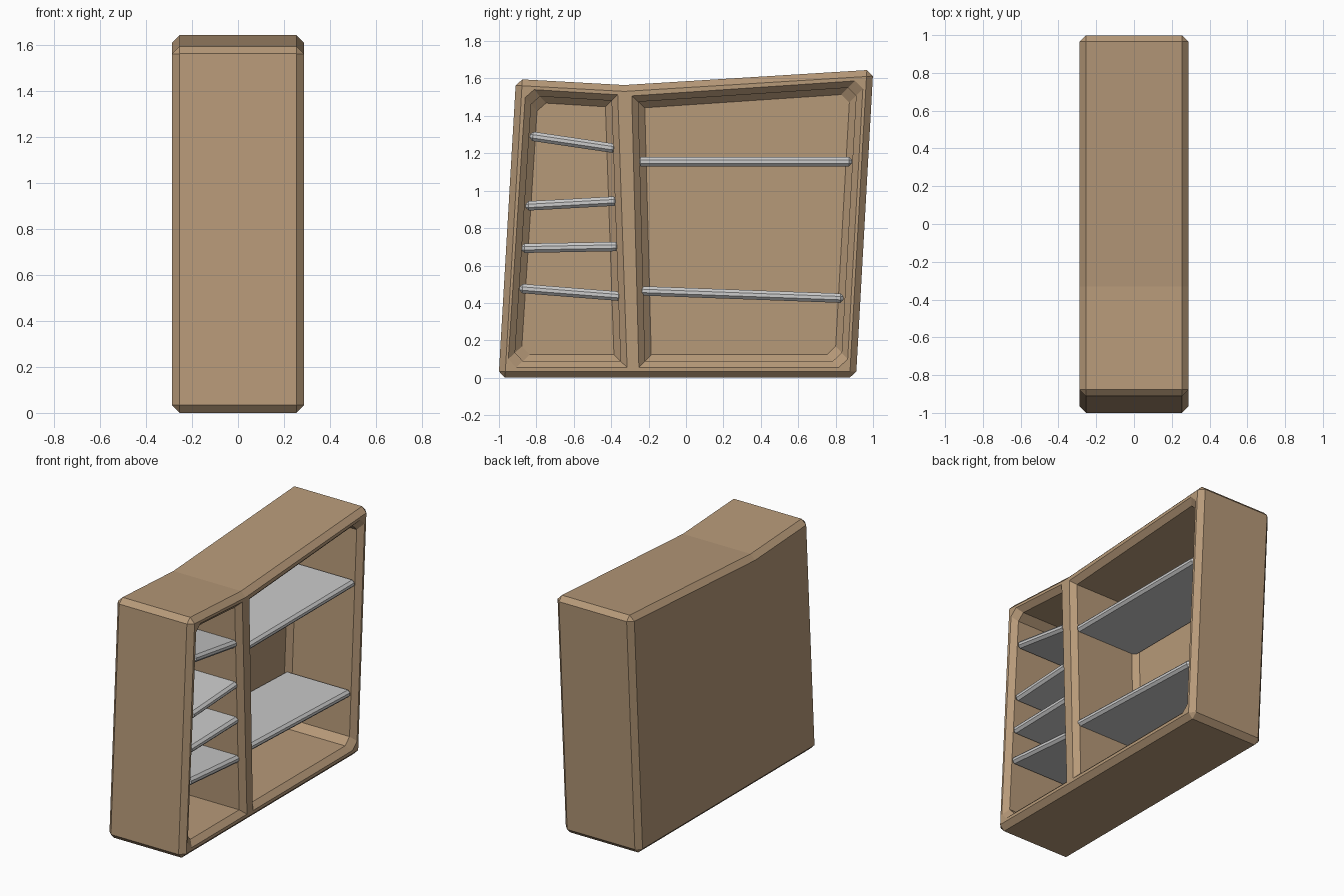
import bpy, bmesh
from mathutils import Vector

if "Cube" in bpy.data.objects:
    bpy.data.objects.remove(bpy.data.objects["Cube"])

HALF = 0.288   # half depth of the cabinet along x
BACK = -0.222  # inner face of the back panel
EDGE = 0.034   # chamfer size

wood = bpy.data.materials.new("wood")
wood.diffuse_color = (0.47, 0.32, 0.19, 1)
wood.use_nodes = True
wood.node_tree.nodes["Principled BSDF"].inputs["Base Color"].default_value = wood.diffuse_color


def loft(name, rings):
    """Closed solid from (x, [(y, z)...]) rings."""
    bm = bmesh.new()
    loops = [[bm.verts.new((x, y, z)) for y, z in ring] for x, ring in rings]
    for a, b in zip(loops, loops[1:]):
        n = len(a)
        for i in range(n):
            j = (i + 1) % n
            bm.faces.new((a[i], a[j], b[j], b[i]))
    bm.faces.new(loops[0])
    bm.faces.new(loops[-1])
    bmesh.ops.recalc_face_normals(bm, faces=bm.faces[:])
    mesh = bpy.data.meshes.new(name)
    bm.to_mesh(mesh)
    bm.free()
    ob = bpy.data.objects.new(name, mesh)
    bpy.context.collection.objects.link(ob)
    return ob


def bevel(ob, width):
    m = ob.modifiers.new("bevel", 'BEVEL')
    m.width = width
    m.segments = 1
    m.limit_method = 'ANGLE'
    m.angle_limit = 0.5


def apply_all(ob):
    bpy.context.view_layer.objects.active = ob
    for m in list(ob.modifiers):
        bpy.ops.object.modifier_apply(modifier=m.name)


def inset(poly, d):
    """Move every side of a counter-clockwise polygon inwards by d."""
    p = [Vector(v) for v in poly]
    out = []
    for i in range(len(p)):
        a = (p[i] - p[i - 1]).normalized()
        b = (p[(i + 1) % len(p)] - p[i]).normalized()
        na, nb = Vector((-a.y, a.x)), Vector((-b.y, b.x))
        out.append(p[i] + (na + nb) * d / (1 + na.dot(nb)))
    return out


def chamfer(poly, corners, c):
    """Cut off the chosen corners."""
    out = []
    for i, v in enumerate(poly):
        if i in corners:
            out.append(v + (poly[i - 1] - v).normalized() * c)
            out.append(v + (poly[(i + 1) % len(poly)] - v).normalized() * c)
        else:
            out.append(v)
    return out


# Leaning cabinet shell with a dipped top
outline = [(-1.002, 0), (0.909, 0), (1.001, 1.647), (-0.33, 1.565), (-0.909, 1.597)]
cabinet = loft("cabinet", [(-HALF, outline), (HALF, outline)])
bevel(cabinet, EDGE)

# Two compartments with chamfered mouths and back corners
bays = [
    ([(-0.953, 0.055), (-0.315, 0.055), (-0.365, 1.513), (-0.857, 1.543)], (0, 3)),
    ([(-0.252, 0.055), (0.862, 0.055), (0.948, 1.59), (-0.29, 1.507)], (1, 2)),
]
steps = [(HALF + 0.02, -0.02), (HALF - EDGE, EDGE), (BACK + EDGE, EDGE), (BACK, 2 * EDGE)]
cutters = []
for poly, corners in bays:
    rings = [(x, chamfer(inset(poly, d), corners, 0.045)) for x, d in steps]
    cutter = loft("bay_cutter", rings)
    cutter.hide_render = True
    m = cabinet.modifiers.new("bay", 'BOOLEAN')
    m.operation = 'DIFFERENCE'
    m.solver = 'EXACT'
    m.object = cutter
    cutters.append(cutter)
apply_all(cabinet)
for cutter in cutters:
    bpy.data.objects.remove(cutter)
cabinet.data.materials.clear()
cabinet.data.materials.append(wood)

# Crooked shelves: (y, z) of the left and right ends
shelves = [
    ((-0.835, 1.293), (-0.375, 1.225)),
    ((-0.858, 0.918), (-0.368, 0.945)),
    ((-0.880, 0.692), (-0.358, 0.702)),
    ((-0.890, 0.478), (-0.346, 0.435)),
    ((-0.258, 1.155), (0.888, 1.155)),
    ((-0.250, 0.465), (0.842, 0.425)),
]
for i, (a, b) in enumerate(shelves):
    a, b = Vector(a), Vector(b)
    t = (b - a).normalized()
    up = Vector((-t.y, t.x)) * 0.025
    ring = [a - up, b - up, b + up, a + up]
    shelf = loft(f"shelf_{i + 1}", [(BACK - 0.005, ring), (0.262, ring)])
    bevel(shelf, 0.016)
    apply_all(shelf)
